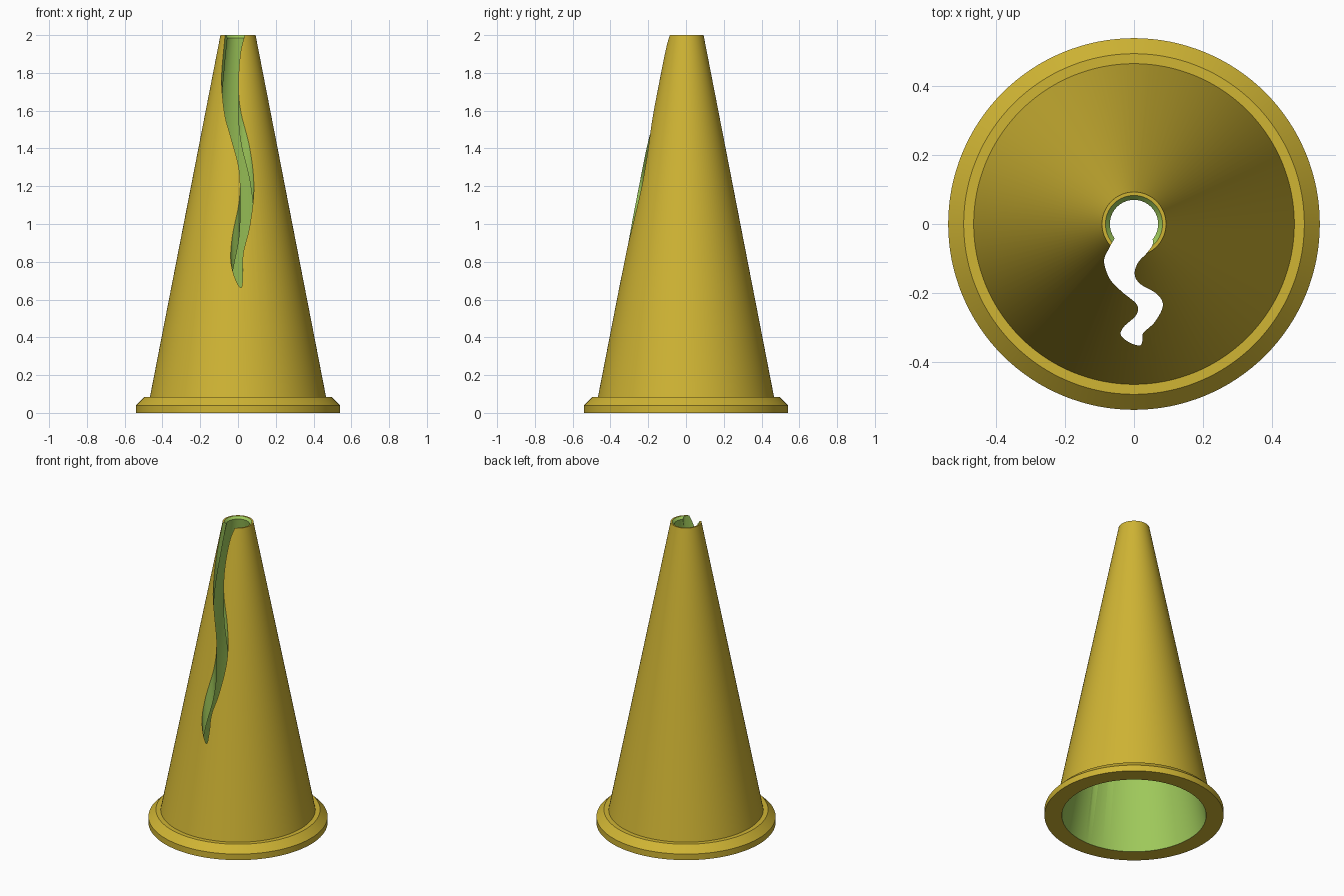
import bpy, bmesh, math
from mathutils import Vector

if "Cube" in bpy.data.objects:
    bpy.data.objects.remove(bpy.data.objects["Cube"])


def material(name, rgb):
    m = bpy.data.materials.new(name)
    m.diffuse_color = (*rgb, 1)
    m.use_nodes = True
    m.node_tree.nodes["Principled BSDF"].inputs["Base Color"].default_value = m.diffuse_color
    return m


MATS = [material("yellow", (0.63, 0.46, 0.034)), material("green", (0.35, 0.59, 0.105))]
SEGMENTS = 128


def make_object(name, bm):
    bmesh.ops.recalc_face_normals(bm, faces=bm.faces)
    mesh = bpy.data.meshes.new(name)
    bm.to_mesh(mesh)
    bm.free()
    for m in MATS:
        mesh.materials.append(m)
    obj = bpy.data.objects.new(name, mesh)
    bpy.context.collection.objects.link(obj)
    return obj


def smooth_loop(points, steps=8):
    """Closed Catmull-Rom curve through 2D points."""
    pts = [Vector(p) for p in points]
    n, out = len(pts), []
    for i in range(n):
        a, b, c, d = (pts[(i + k) % n] for k in (-1, 0, 1, 2))
        for s in range(steps):
            t = s / steps
            out.append(0.5 * (2 * b + (c - a) * t + (2 * a - 5 * b + 4 * c - d) * t * t
                              + (3 * b - a - 3 * c + d) * t ** 3))
    return out


# Hollow cone with flanged foot: closed (radius, height) profile, last flag = green strip
profile = [(0.54, 0, 0), (0.54, 0.04, 0), (0.495, 0.085, 0), (0.466, 0.085, 0),
           (0.093, 2.0, 0), (0.083, 2.0, 1), (0.07, 1.985, 1), (0.435, 0, 0)]
bm = bmesh.new()
rings = []
for r, z, _ in profile:
    rings.append([bm.verts.new((r * math.cos(a), r * math.sin(a), z))
                  for a in (2 * math.pi * k / SEGMENTS for k in range(SEGMENTS))])
for i, (_, _, mat) in enumerate(profile):
    lo, hi = rings[i], rings[(i + 1) % len(rings)]
    for k in range(SEGMENTS):
        j = (k + 1) % SEGMENTS
        bm.faces.new((lo[k], lo[j], hi[j], hi[k])).material_index = mat
cone = make_object("cone_body", bm)

# Wavy slot cutter: plan outline extruded straight up
outline = [(-0.03, 0.0), (-0.056, -0.042), (-0.072, -0.07), (-0.087, -0.108), (-0.07, -0.16),
           (-0.035, -0.197), (0.008, -0.234), (0.006, -0.265), (-0.03, -0.299),
           (-0.038, -0.323), (-0.014, -0.344), (0.017, -0.353), (0.025, -0.337),
           (0.027, -0.317), (0.061, -0.284), (0.084, -0.237), (0.066, -0.203),
           (0.018, -0.174), (0.002, -0.146), (0.012, -0.112), (0.04, -0.081),
           (0.055, -0.05), (0.03, 0.0)]
bm = bmesh.new()
base = bm.faces.new([bm.verts.new((p.x, p.y, 0.2)) for p in smooth_loop(outline)])
top = bmesh.ops.extrude_face_region(bm, geom=[base])
bmesh.ops.translate(bm, vec=(0, 0, 2),
                    verts=[v for v in top["geom"] if isinstance(v, bmesh.types.BMVert)])
for f in bm.faces:
    f.material_index = 1
cutter = make_object("slot_cutter", bm)
cutter.hide_render = True

# Cut the slot and keep the result as plain mesh
cut = cone.modifiers.new("slot", "BOOLEAN")
cut.operation, cut.solver, cut.object = "DIFFERENCE", "EXACT", cutter
result = bpy.data.meshes.new_from_object(cone.evaluated_get(bpy.context.evaluated_depsgraph_get()))
cone.modifiers.clear()
cone.data = result
bpy.data.objects.remove(cutter)

bpy.context.view_layer.objects.active = cone
cone.select_set(True)
bpy.ops.object.shade_smooth_by_angle(angle=math.radians(30))
